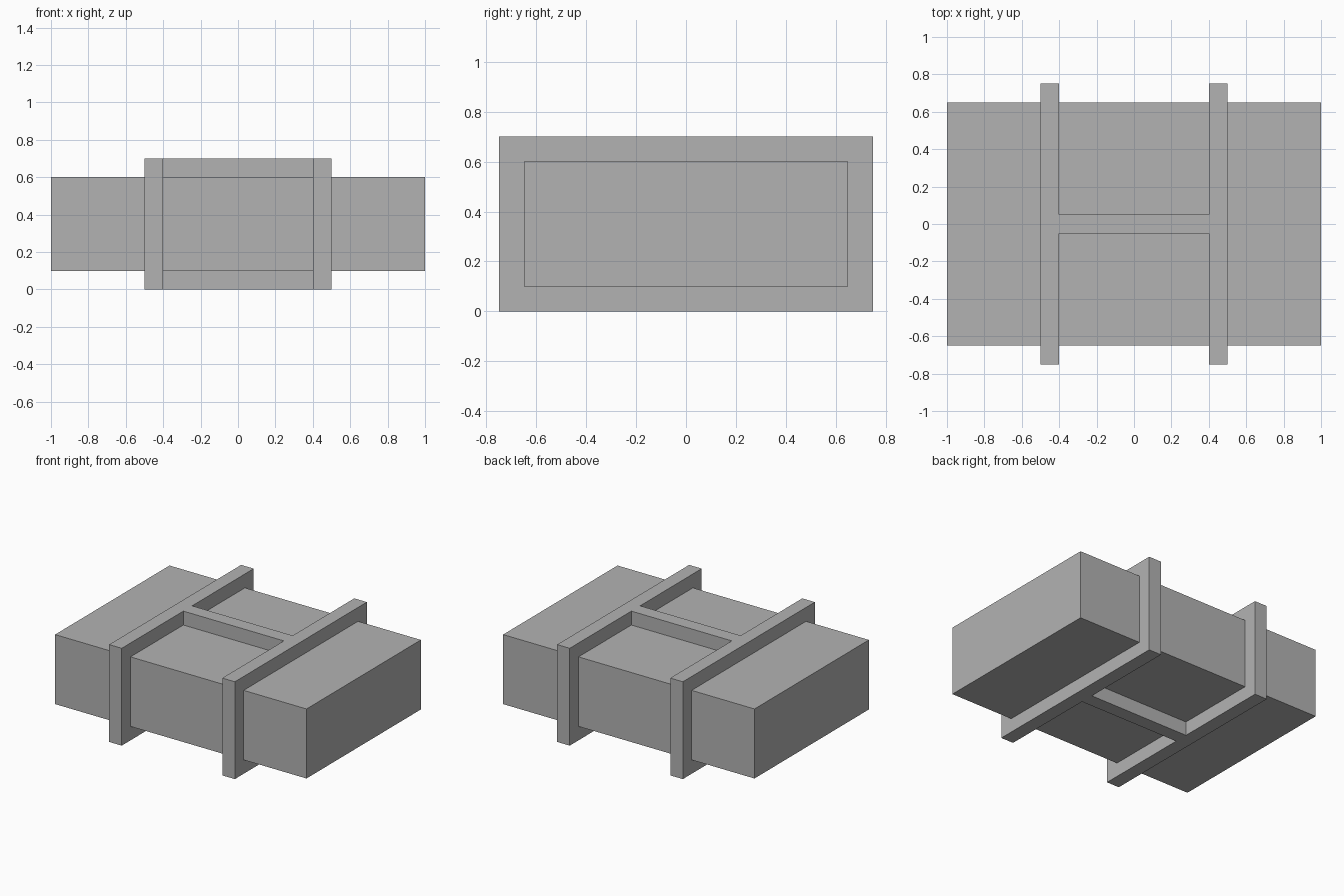
import bpy
import bmesh

cube = bpy.data.objects.get("Cube")
if cube:
    bpy.data.objects.remove(cube, do_unlink=True)

# Single plain grey material
grey = bpy.data.materials.new("plain_grey")
grey.use_nodes = True
colour = (0.45, 0.45, 0.45, 1)
grey.diffuse_color = colour
grey.node_tree.nodes["Principled BSDF"].inputs["Base Color"].default_value = colour


def prism(name, outline, bottom, top):
    """Extrude a flat outline from the bottom height to the top height."""
    bm = bmesh.new()
    base = bm.faces.new([bm.verts.new((x, y, bottom)) for x, y in outline])
    walls = bmesh.ops.extrude_face_region(bm, geom=[base], use_keep_orig=True)
    moved = [v for v in walls["geom"] if isinstance(v, bmesh.types.BMVert)]
    bmesh.ops.translate(bm, verts=moved, vec=(0, 0, top - bottom))
    bmesh.ops.recalc_face_normals(bm, faces=bm.faces)
    mesh = bpy.data.meshes.new(name)
    bm.to_mesh(mesh)
    bm.free()
    mesh.materials.append(grey)
    obj = bpy.data.objects.new(name, mesh)
    bpy.context.collection.objects.link(obj)
    return obj


# Long central block
length, width = 1.0, 0.65
prism("main_block", [(-length, -width), (length, -width),
                     (length, width), (-length, width)], 0.1, 0.6)

# H-shaped frame around the block: two flanges joined by a web
inner, outer, reach, web = 0.4, 0.5, 0.75, 0.05
quarter = [(outer, reach), (inner, reach), (inner, web)]
left_back = quarter
right_back = [(-x, y) for x, y in reversed(quarter)]
right_front = [(-x, -y) for x, y in quarter]
left_front = [(x, -y) for x, y in reversed(quarter)]
prism("h_frame", left_back + right_back + right_front + left_front, 0.0, 0.7)
